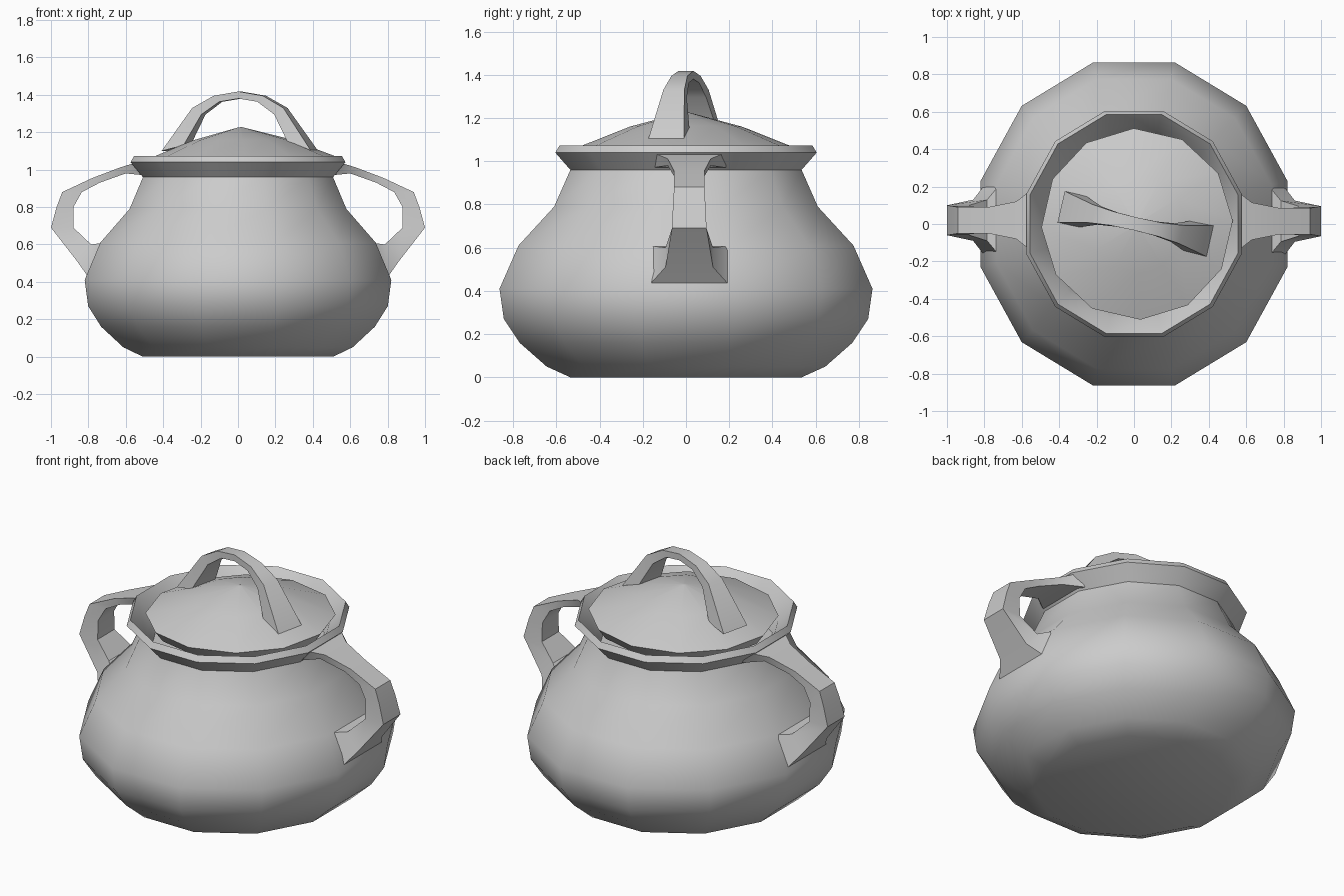
import bpy, bmesh, math
from math import pi, cos, sin, radians

if "Cube" in bpy.data.objects:
    bpy.data.objects.remove(bpy.data.objects["Cube"])

clay = bpy.data.materials.new("grey clay")
clay.use_nodes = True
GREY = (0.6, 0.6, 0.6, 1)
clay.diffuse_color = GREY
clay.node_tree.nodes["Principled BSDF"].inputs["Base Color"].default_value = GREY
SIDES = 12


def finish(name, bm, angle=40):
    bmesh.ops.recalc_face_normals(bm, faces=bm.faces)
    mesh = bpy.data.meshes.new(name)
    bm.to_mesh(mesh)
    bm.free()
    ob = bpy.data.objects.new(name, mesh)
    bpy.context.collection.objects.link(ob)
    mesh.materials.append(clay)
    bpy.ops.object.select_all(action='DESELECT')
    ob.select_set(True)
    bpy.context.view_layer.objects.active = ob
    bpy.ops.object.shade_smooth_by_angle(angle=radians(angle))
    return ob


def bridge(bm, a, b):
    n = len(a)
    for i in range(n):
        bm.faces.new((a[i], a[(i + 1) % n], b[(i + 1) % n], b[i]))


def turned(name, profile, start, x_scale=1.0):
    """Turn a (radius, height) profile into a closed twelve-sided solid."""
    bm = bmesh.new()
    rings = []
    for r, z in profile:
        angles = [start + 2 * pi * i / SIDES for i in range(SIDES)]
        rings.append([bm.verts.new((r * cos(a) * x_scale, r * sin(a), z)) for a in angles])
    for a, b in zip(rings, rings[1:]):
        bridge(bm, a, b)
    bm.faces.new(rings[0])
    bm.faces.new(rings[-1])
    return finish(name, bm)


def strap(name, stations, side=1, y_mid=0.0):
    """Loft a flat strap through (outer x, outer z, inner x, inner z, half width)."""
    bm = bmesh.new()
    rings = []
    for ox, oz, ix, iz, w in stations:
        corners = ((ox, -w, oz), (ox, w, oz), (ix, w, iz), (ix, -w, iz))
        rings.append([bm.verts.new((x * side, y + y_mid, z)) for x, y, z in corners])
    for a, b in zip(rings, rings[1:]):
        bridge(bm, a, b)
    bm.faces.new(rings[0])
    bm.faces.new(rings[-1])
    return finish(name, bm)


# Pot body with flared rim and inner lip; flat-to-flat radii become corner radii
body = [(.535, 0), (.645, .05), (.77, .16), (.843, .27), (.863, .41), (.775, .61),
        (.61, .79), (.535, .96), (.605, 1.04), (.585, 1.073), (.50, .97), (.47, .90)]
corner = 1 / cos(pi / SIDES)
turned("pot_body", [(r * corner, z) for r, z in body], pi / SIDES, 0.95)

# Shallow domed lid resting inside the rim
lid = turned("lid", [(.47, 1.0), (.512, 1.06), (.26, 1.16), (.01, 1.227)], radians(2))
lid.location.x = 0.015
lid.rotation_euler.y = radians(-1)
lid.location.z = 0.0
lid.location.x += 0.02

# Side handles, flaring into the rim and the belly
side_handle = [(.54, 1.04, .50, .97, .17), (.63, 1.012, .60, .98, .10),
               (.78, .955, .74, .93, .07), (.94, .88, .835, .88, .07),
               (.97, .80, .88, .80, .075), (1.0, .69, .88, .69, .08),
               (.86, .51, .785, .60, .11), (.79, .41, .71, .61, .20)]
strap("left_handle", side_handle, 1, 0.015)
strap("right_handle", side_handle, -1, 0.02)

# Arched lid handle, mirrored halves of one arch, set at a slant
half = [(.41, 1.10, .29, 1.13, .085), (.25, 1.33, .20, 1.295, .05), (.135, 1.395, .105, 1.363, .038)]
arch = half + [(0, 1.418, 0, 1.38, .035)] + [(-a, b, -c, d, w) for a, b, c, d, w in reversed(half)]
grip = strap("lid_handle", arch)
grip.location.x = 0.01
grip.rotation_euler.z = radians(-13)
